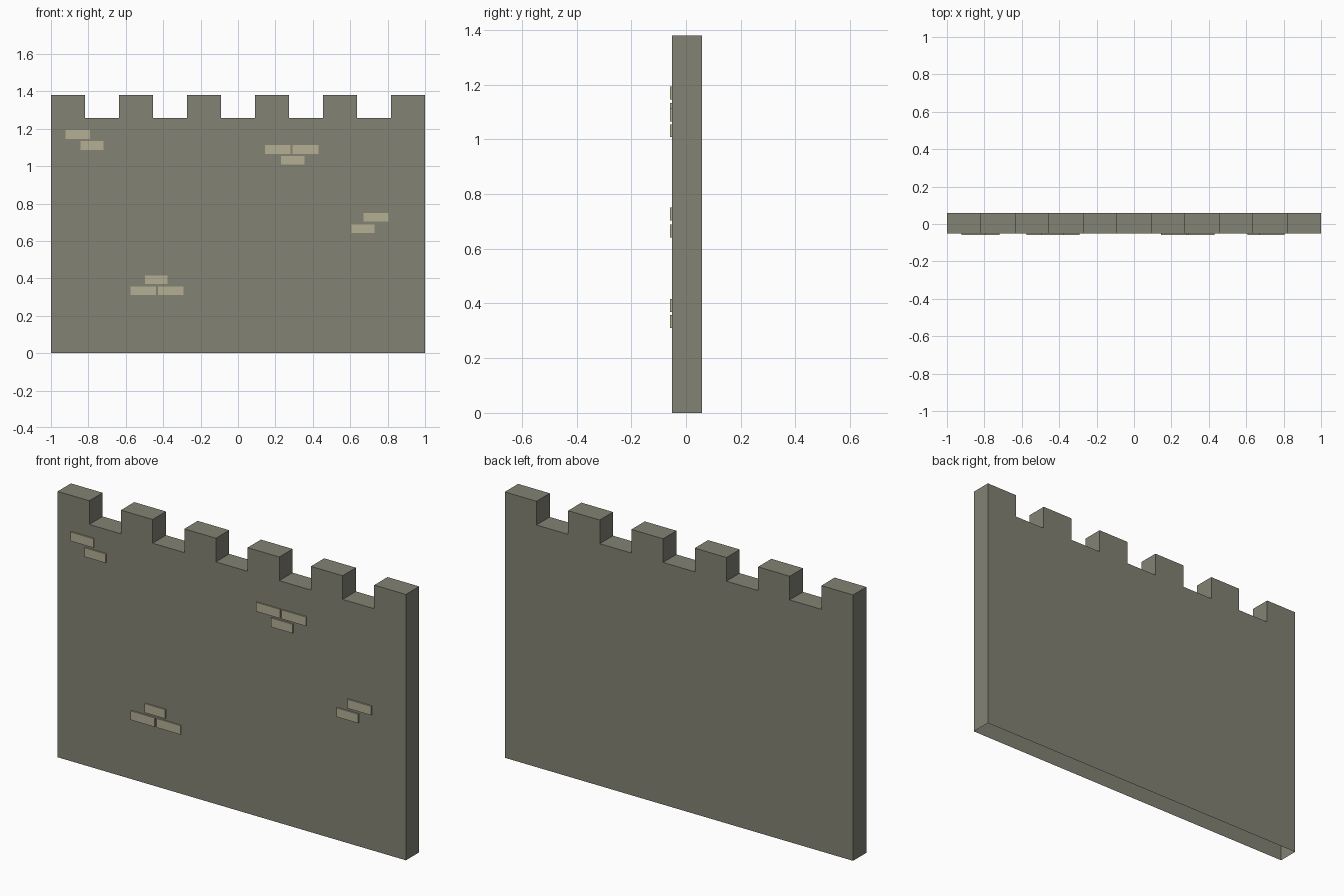
import bpy, bmesh

if "Cube" in bpy.data.objects:
    bpy.data.objects.remove(bpy.data.objects["Cube"])

WIDTH, TOP, NOTCH = 2.0, 1.38, 1.257
FRONT, BACK, PROUD = -0.051, 0.058, -0.058
SEGMENTS = 11  # alternating merlons and gaps


def material(name, srgb):
    mat = bpy.data.materials.new(name)
    lin = [((c / 255 + 0.055) / 1.055) ** 2.4 for c in srgb]
    mat.diffuse_color = (*lin, 1)
    mat.use_nodes = True
    mat.node_tree.nodes["Principled BSDF"].inputs["Base Color"].default_value = mat.diffuse_color
    return mat


def make_object(name, bm, mat):
    mesh = bpy.data.meshes.new(name)
    bm.to_mesh(mesh)
    bm.free()
    mesh.materials.append(mat)
    obj = bpy.data.objects.new(name, mesh)
    bpy.context.collection.objects.link(obj)
    return obj


stone = material("grey stone", (130, 130, 116))
pale = material("pale brick", (180, 175, 148))

# Battlement wall: stepped profile extruded front to back, open underneath
profile = [(-WIDTH / 2, 0), (WIDTH / 2, 0)]
for i in reversed(range(SEGMENTS)):
    z = TOP if i % 2 == 0 else NOTCH
    left = -WIDTH / 2 + i * WIDTH / SEGMENTS
    profile += [(left + WIDTH / SEGMENTS, z), (left, z)]

bm = bmesh.new()
face = bm.faces.new([bm.verts.new((x, FRONT, z)) for x, z in profile])
ext = bmesh.ops.extrude_face_region(bm, geom=[face], use_keep_orig=True)
moved = [g for g in ext["geom"] if isinstance(g, bmesh.types.BMVert)]
bmesh.ops.translate(bm, verts=moved, vec=(0, BACK - FRONT, 0))
bmesh.ops.recalc_face_normals(bm, faces=bm.faces)
bottom = [f for f in bm.faces if all(v.co.z < 1e-5 for v in f.verts)]
bmesh.ops.delete(bm, geom=bottom, context="FACES_ONLY")
make_object("battlement_wall", bm, stone)

# Raised bricks in four clusters: (left, right, bottom z)
BRICK_HEIGHT = 0.047
clusters = {
    "upper_left": [(-0.922, -0.79, 1.146), (-0.842, -0.719, 1.086)],
    "upper_right": [(0.145, 0.281, 1.066), (0.291, 0.43, 1.066), (0.23, 0.355, 1.008)],
    "lower_right": [(0.67, 0.805, 0.703), (0.606, 0.73, 0.642)],
    "lower_left": [(-0.496, -0.378, 0.369), (-0.576, -0.438, 0.31), (-0.428, -0.291, 0.31)],
}
for name, bricks in clusters.items():
    bm = bmesh.new()
    for x0, x1, z in bricks:
        made = bmesh.ops.create_cube(bm, size=1)["verts"]
        bmesh.ops.scale(bm, verts=made, vec=(x1 - x0, FRONT - PROUD, BRICK_HEIGHT))
        bmesh.ops.translate(bm, verts=made, vec=(
            (x0 + x1) / 2, (FRONT + PROUD) / 2, z + BRICK_HEIGHT / 2))
    # Remove the hidden faces against the wall
    hidden = [f for f in bm.faces if f.normal.y > 0.9]
    bmesh.ops.delete(bm, geom=hidden, context="FACES_ONLY")
    make_object("bricks_" + name, bm, pale)
